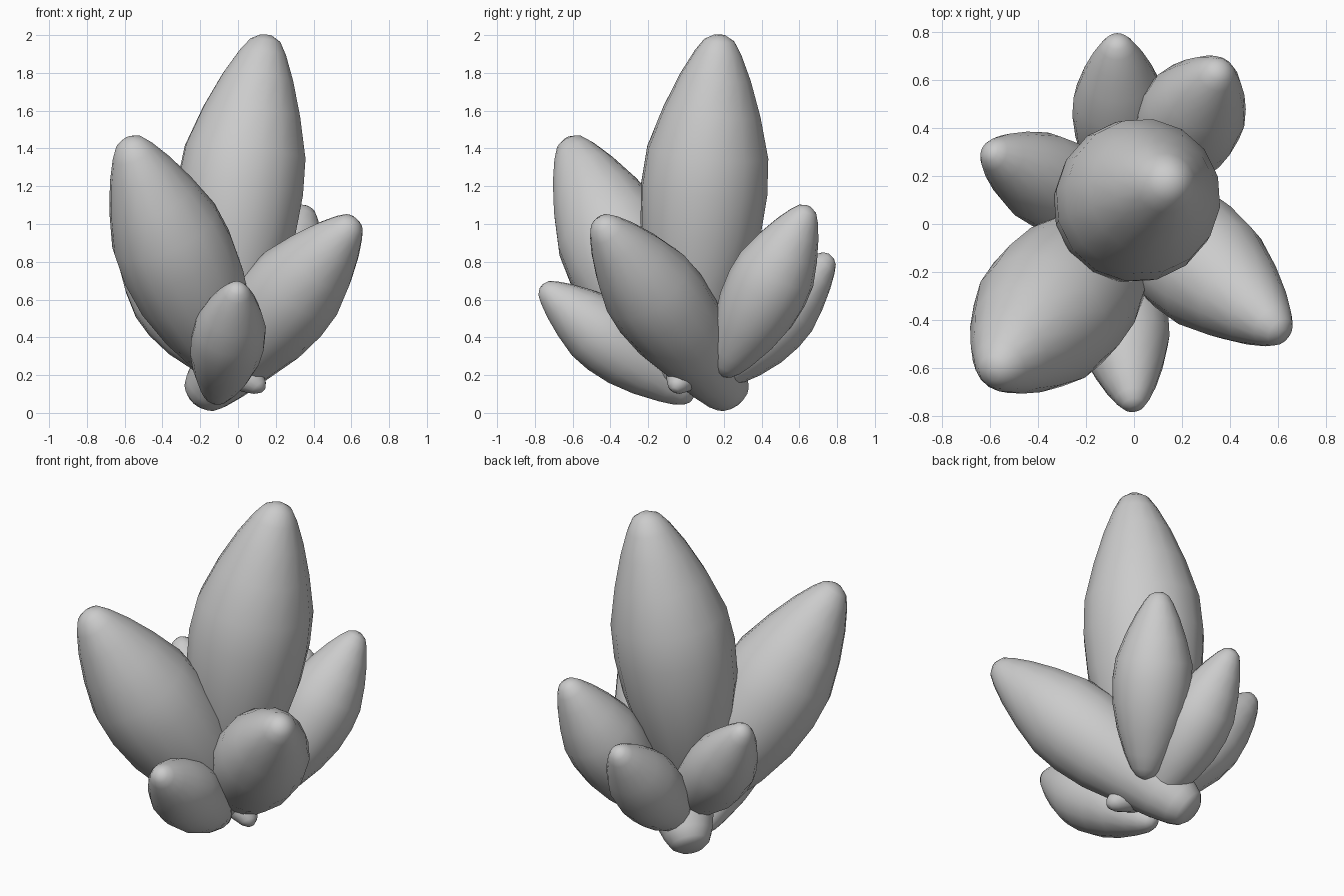
import bpy, bmesh, math
from mathutils import Vector

if "Cube" in bpy.data.objects:
    bpy.data.objects.remove(bpy.data.objects["Cube"])

SIDES = 16
# Shared crystal silhouette: (position along the axis, share of the full radius)
FOOT = [(0, .10), (.02, .24), (.06, .38), (.14, .55)]
THICK_FOOT = [(0, .28), (.02, .42), (.06, .52), (.14, .64)]
BODY = [(.28, .79), (.42, .95), (.55, 1.0), (.66, .96), (.78, .77),
        (.88, .56), (.95, .37), (.985, .24), (1, .09)]


def crystal(name, base, mid, tip, radius, phase=0.0, foot=FOOT):
    """Tapered pod whose axis bends gently through base, mid and tip."""
    base, mid, tip = Vector(base), Vector(mid), Vector(tip)
    k = .57  # axis position of the mid point
    ctrl = (mid - base * (1 - k) ** 2 - tip * k ** 2) / (2 * k * (1 - k))
    rot = (tip - base).to_track_quat('Z', 'Y')
    bm = bmesh.new()
    rings = []
    for t, w in foot + BODY:
        c = base * (1 - t) ** 2 + ctrl * (2 * t * (1 - t)) + tip * t ** 2
        ring = []
        for i in range(SIDES):
            a = 2 * math.pi * i / SIDES + phase
            ring.append(bm.verts.new(
                c + rot @ Vector((math.cos(a), math.sin(a), 0)) * radius * w * 1.01))
        rings.append(ring)
    for lo, hi in zip(rings, rings[1:]):
        for i in range(SIDES):
            j = (i + 1) % SIDES
            bm.faces.new((lo[i], lo[j], hi[j], hi[i]))
    bm.faces.new(rings[0][::-1])
    bm.faces.new(rings[-1])
    bmesh.ops.recalc_face_normals(bm, faces=bm.faces)
    for f in bm.faces:
        f.smooth = True
    me = bpy.data.meshes.new(name)
    bm.to_mesh(me)
    bm.free()
    ob = bpy.data.objects.new(name, me)
    bpy.context.collection.objects.link(ob)
    return ob


# Tall central crystal
crystal("main_crystal", (-.06, .02, .26), (.015, .10, 1.22), (.15, .18, 2.0), .335)
# Two large front crystals; the right one runs through to form the foot at the back
crystal("front_left_crystal", (.01, .02, .14), (-.335, -.345, .85), (-.585, -.625, 1.45), .31, .2)
crystal("front_right_crystal", (-.21, .25, .075), (.26, -.15, .60), (.62, -.46, 1.02), .26, .1,
        THICK_FOOT)
# Low front crystal
crystal("front_crystal", (-.12, .03, .07), (-.05, -.42, .40), (0, -.765, .67), .195)
# Ring of smaller crystals at the left and back
crystal("left_crystal", (.13, -.06, .12), (-.34, .17, .56), (-.61, .305, .93), .195, .3)
crystal("back_crystal", (-.05, .10, .14), (-.06, .47, .50), (-.07, .77, .83), .195)
crystal("back_right_crystal", (.08, .19, .20), (.235, .44, .68), (.36, .65, 1.09), .22, .2)
